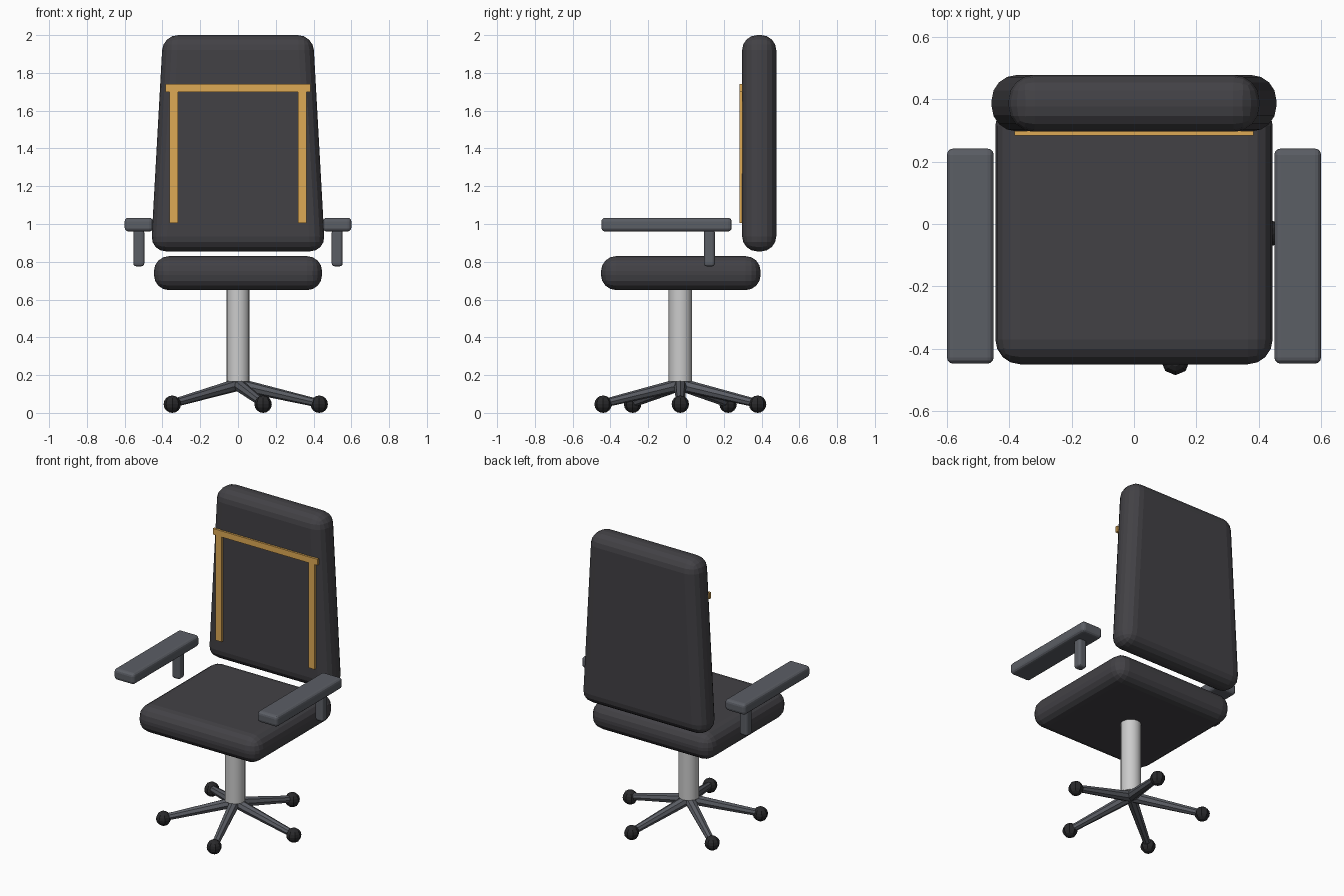
import bpy, bmesh, math
from mathutils import Vector

if "Cube" in bpy.data.objects:
    bpy.data.objects.remove(bpy.data.objects["Cube"])


def material(name, rgb):
    m = bpy.data.materials.new(name)
    m.diffuse_color = (*rgb, 1)
    m.use_nodes = True
    m.node_tree.nodes["Principled BSDF"].inputs["Base Color"].default_value = m.diffuse_color
    return m


LEATHER = material("dark_leather", (0.055, 0.053, 0.06))
PLASTIC = material("grey_plastic", (0.105, 0.112, 0.13))
RUBBER = material("black_rubber", (0.022, 0.022, 0.024))
GOLD = material("gold_trim", (0.73, 0.40, 0.09))
STEEL = material("steel", (0.85, 0.85, 0.87))


def finish(bm, name, mat):
    mesh = bpy.data.meshes.new(name)
    bm.to_mesh(mesh)
    bm.free()
    mesh.materials.append(mat)
    ob = bpy.data.objects.new(name, mesh)
    bpy.context.collection.objects.link(ob)
    return ob


def box(name, lo, hi, mat, bevel=0, segments=4, top_scale=1):
    """Box between two corners, optionally tapered in x and rounded."""
    lo, hi = Vector(lo), Vector(hi)
    mid, size = (lo + hi) / 2, hi - lo
    bm = bmesh.new()
    bmesh.ops.create_cube(bm, size=1)
    for v in bm.verts:
        taper = top_scale if v.co.z > 0 else 1
        v.co = mid + Vector((v.co.x * size.x * taper, v.co.y * size.y, v.co.z * size.z))
    ob = finish(bm, name, mat)
    if bevel:
        mod = ob.modifiers.new("round", 'BEVEL')
        mod.width, mod.segments = bevel, segments
        mod.limit_method = 'NONE'
    return ob


def rod(name, a, b, r1, r2, sides, mat):
    """Tapered cylinder from point a to point b."""
    a, b = Vector(a), Vector(b)
    bm = bmesh.new()
    bmesh.ops.create_cone(bm, cap_ends=True, segments=sides, radius1=r1, radius2=r2,
                          depth=(b - a).length)
    ob = finish(bm, name, mat)
    ob.location = (a + b) / 2
    ob.rotation_euler = (b - a).to_track_quat('Z', 'Y').to_euler()
    return ob


# Cushions
box("seat", (-0.445, -0.45, 0.65), (0.445, 0.395, 0.83), LEATHER, 0.08)
box("backrest", (-0.461, 0.297, 0.855), (0.461, 0.478, 2.0), LEATHER, 0.08, top_scale=0.862)

# Gold trim on the backrest
box("trim_bar", (-0.383, 0.284, 1.70), (0.383, 0.299, 1.74), GOLD)
for side, x in (("left", -0.34), ("right", 0.34)):
    box(f"trim_strip_{side}", (x - 0.022, 0.284, 1.005), (x + 0.022, 0.299, 1.70), GOLD)

# Armrests and their posts
for side, x in (("left", -0.525), ("right", 0.525)):
    box(f"armrest_{side}", (x - 0.075, -0.448, 0.96), (x + 0.075, 0.242, 1.033), PLASTIC, 0.02, 3)
    box(f"armrest_post_{side}", (x - 0.029, 0.095, 0.776), (x + 0.029, 0.153, 0.97), PLASTIC, 0.015, 3)

# Column
CY = -0.03
column = rod("column", (0, CY, 0.165), (0, CY, 0.66), 0.062, 0.062, 16, STEEL)
for p in column.data.polygons:
    p.use_smooth = len(p.vertices) == 4

# Five-star base with casters
for i in range(5):
    a = math.radians(72 * i)
    x, y = 0.43 * math.cos(a), CY + 0.43 * math.sin(a)
    rod(f"base_leg_{i + 1}", (0, CY, 0.15), (x, y, 0.05), 0.034, 0.022, 8, PLASTIC)
    bm = bmesh.new()
    bmesh.ops.create_uvsphere(bm, u_segments=8, v_segments=8, radius=0.046)
    finish(bm, f"caster_{i + 1}", RUBBER).location = (x, y, 0.046)
